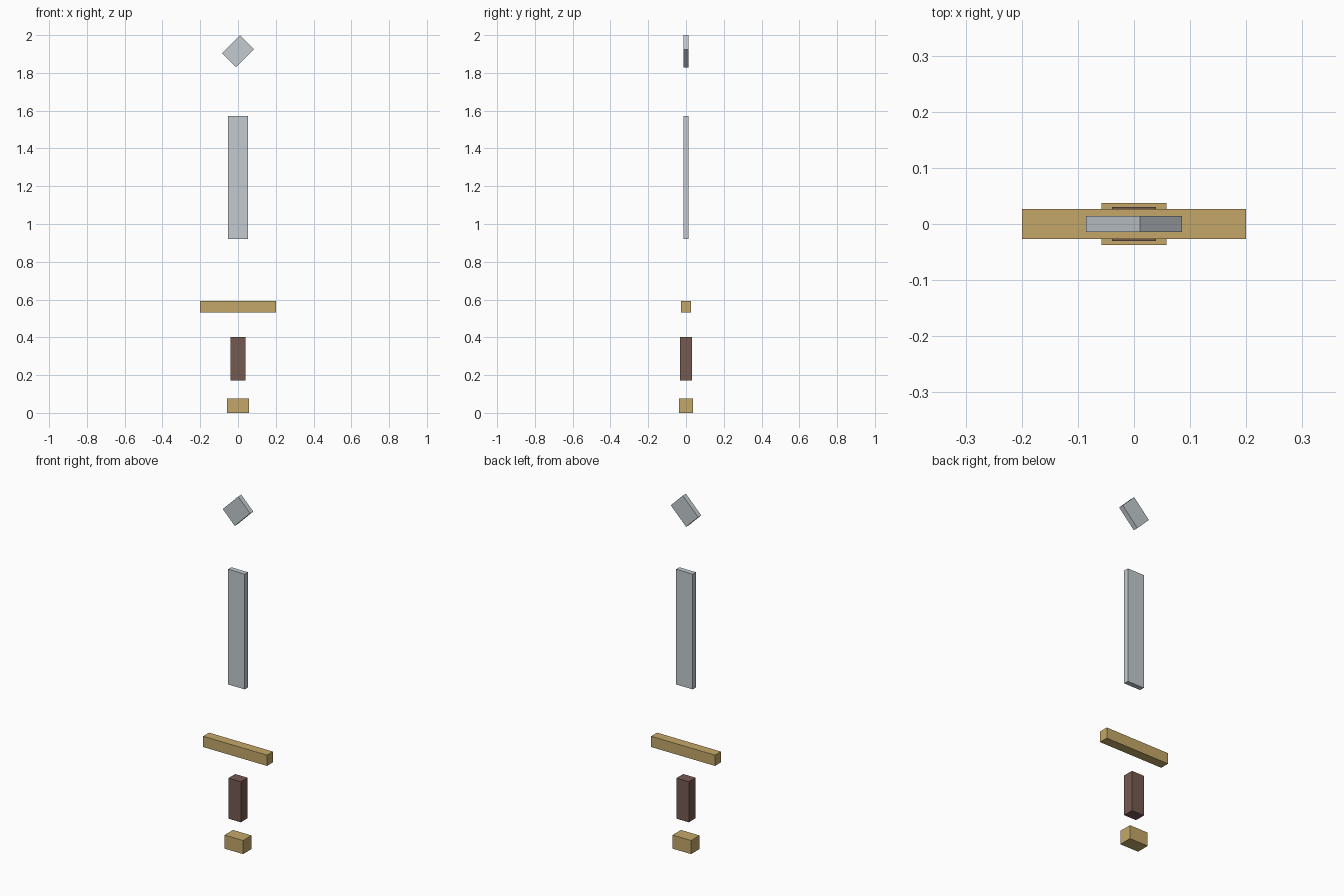
import bpy, math

if "Cube" in bpy.data.objects:
    bpy.data.objects.remove(bpy.data.objects["Cube"])


def material(name, rgb):
    m = bpy.data.materials.new(name)
    m.diffuse_color = (*rgb, 1)
    m.use_nodes = True
    m.node_tree.nodes["Principled BSDF"].inputs["Base Color"].default_value = m.diffuse_color
    return m


steel = material("steel", (0.55, 0.60, 0.63))
brass = material("brass", (0.55, 0.39, 0.14))
leather = material("leather", (0.18, 0.10, 0.08))


def block(name, size, z, mat, tilt=0):
    """Box centred on the z axis, tilted about y."""
    bpy.ops.mesh.primitive_cube_add(size=1, location=(0, 0, z), rotation=(0, tilt, 0))
    ob = bpy.context.object
    ob.name = name
    ob.scale = size
    bpy.ops.object.transform_apply(location=False, rotation=False, scale=True)
    ob.data.materials.append(mat)
    return ob


# Exploded sword, bottom to top
block("pommel", (0.116, 0.075, 0.077), 0.0385, brass)
block("grip", (0.078, 0.061, 0.229), 0.2865, leather)
block("guard", (0.40, 0.053, 0.061), 0.563, brass)
block("blade", (0.104, 0.028, 0.652), 1.247, steel)

# Blade tip: rectangle turned onto its corner
block("blade_tip", (0.106, 0.028, 0.136), 1.9145, steel, math.radians(45))
